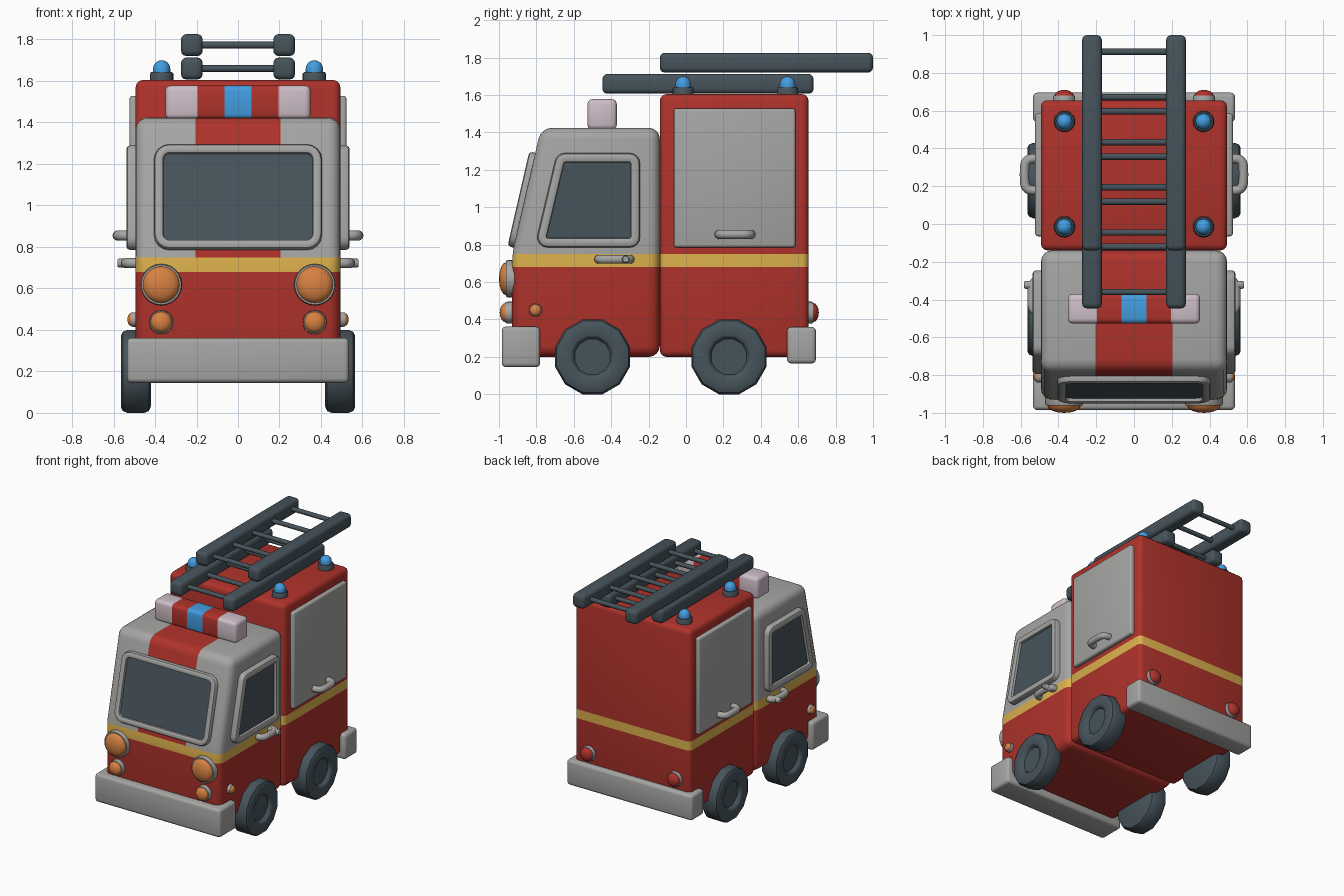
import bpy, bmesh, math
from mathutils import Vector, Matrix

if "Cube" in bpy.data.objects:
    bpy.data.objects.remove(bpy.data.objects["Cube"])


def colour(name, rgb):
    m = bpy.data.materials.new(name)
    m.diffuse_color = (*rgb, 1)
    m.use_nodes = True
    m.node_tree.nodes["Principled BSDF"].inputs["Base Color"].default_value = m.diffuse_color
    return m


RED = colour("fire red", (0.43, 0.032, 0.024))
GREY = colour("light grey", (0.38, 0.38, 0.37))
SLATE = colour("dark slate", (0.062, 0.088, 0.105))
YELLOW = colour("stripe yellow", (0.72, 0.44, 0.075))
ORANGE = colour("lamp orange", (0.68, 0.22, 0.055))
BLUE = colour("beacon blue", (0.055, 0.34, 0.75))
LILAC = colour("pale lilac", (0.62, 0.52, 0.58))


def finish(name, bm, mats):
    bmesh.ops.recalc_face_normals(bm, faces=bm.faces[:])
    me = bpy.data.meshes.new(name)
    bm.to_mesh(me)
    bm.free()
    for m in mats:
        me.materials.append(m)
    ob = bpy.data.objects.new(name, me)
    bpy.context.collection.objects.link(ob)
    return ob


def bevel(bm, r, seg=3):
    bmesh.ops.bevel(bm, geom=bm.edges[:], offset=r, segments=seg, profile=0.5,
                    affect='EDGES', clamp_overlap=True)


def box_bm(lo, hi, r, seg=3):
    bm = bmesh.new()
    bmesh.ops.create_cube(bm, size=1)
    for v in bm.verts:
        v.co = Vector([(a + b) / 2 + c * (b - a) for a, b, c in zip(lo, hi, v.co)])
    bevel(bm, r, seg)
    return bm


def box(name, lo, hi, r, mat):
    return finish(name, box_bm(lo, hi, r), [mat])


def cut(bm, axis, values):
    for val in values:
        n = Vector((0, 0, 0))
        n[axis] = 1
        bmesh.ops.bisect_plane(bm, geom=bm.verts[:] + bm.edges[:] + bm.faces[:],
                               plane_co=n * val, plane_no=n, dist=1e-5)


def paint(bm, rule):
    for f in bm.faces:
        f.material_index = rule(f.calc_center_median())


def lathe(name, profile, loc, axis, mats, seg=24, phase=0.0, split=1e9):
    """Revolve (radius, height) points; bands from index 'split' on use material 1."""
    bm = bmesh.new()
    rings = []
    for r, h in profile:
        n = 1 if r == 0 else seg
        rings.append([bm.verts.new((r * math.cos(phase + math.tau * i / seg),
                                    r * math.sin(phase + math.tau * i / seg), h)) for i in range(n)])
    for k in range(len(rings) - 1):
        a, b = rings[k], rings[k + 1]
        for i in range(seg):
            j = (i + 1) % seg
            vs = [a[i % len(a)], a[j % len(a)], b[j % len(b)], b[i % len(b)]]
            f = bm.faces.new(list(dict.fromkeys(vs)))
            f.material_index = 1 if k >= split else 0
    q = Vector((0, 0, 1)).rotation_difference(Vector(axis)).to_matrix().to_4x4()
    bm.transform(Matrix.Translation(loc) @ q)
    return finish(name, bm, mats)


def rounded(pts, inset, r, n=5):
    """Convex counter-clockwise polygon, inset and with rounded corners."""
    out = []
    P = [Vector(p) for p in pts]
    for i, p in enumerate(P):
        d0 = (P[i - 1] - p).normalized()
        d1 = (P[(i + 1) % len(P)] - p).normalized()
        half = d0.angle(d1) / 2
        bis = (d0 + d1).normalized()
        c = p + bis * (inset / math.sin(half))
        rr = max(r - inset, 0.012)
        a, b = c + d0 * rr / math.tan(half), c + d1 * rr / math.tan(half)
        cen = c + bis * rr / math.sin(half)
        sweep = (a - cen).angle_signed(b - cen)
        for k in range(n):
            out.append(cen + Matrix.Rotation(-sweep * k / (n - 1), 2) @ (a - cen))
    return out


def window(name, pts, r, h, w, place):
    """Raised frame with a sunken glass face."""
    bm = bmesh.new()
    steps = [(0, -0.03), (0, h - 0.018), (0.006, h - 0.005), (0.018, h), (w - 0.012, h),
             (w - 0.003, h - 0.005), (w, h - 0.022)]
    rings = [[bm.verts.new(place(p.x, p.y, z)) for p in rounded(pts, d, r)] for d, z in steps]
    for a, b in zip(rings, rings[1:]):
        for i in range(len(a)):
            j = (i + 1) % len(a)
            bm.faces.new((a[i], a[j], b[j], b[i]))
    bm.faces.new(rings[0])
    bm.faces.new(rings[-1]).material_index = 1
    return finish(name, bm, [GREY, SLATE])


def handle(name, s, y, z, x0, reach, half, rad):
    """Arched tube standing off the side."""
    cu = bpy.data.curves.new(name, 'CURVE')
    cu.dimensions = '3D'
    cu.bevel_depth = rad
    cu.bevel_resolution = 3
    cu.use_fill_caps = True
    sp = cu.splines.new('POLY')
    n = 17
    sp.points.add(n - 1)
    for i in range(n):
        t = math.pi * i / (n - 1)
        c = math.cos(t)
        sp.points[i].co = (s * (x0 + reach * max(math.sin(t), 0) ** 0.5),
                           y + half * math.copysign(abs(c) ** 0.5, c), z, 1)
    tmp = bpy.data.objects.new(name + "_path", cu)
    bpy.context.collection.objects.link(tmp)
    dg = bpy.context.evaluated_depsgraph_get()
    me = bpy.data.meshes.new_from_object(tmp.evaluated_get(dg))
    bpy.data.objects.remove(tmp)
    me.materials.clear()
    me.materials.append(GREY)
    bpy.context.collection.objects.link(bpy.data.objects.new(name, me))


def lamp(name, loc, axis, r, ring, tip, mat):
    """Grey bezel with a coloured dome."""
    ri = r * 0.88
    prof = [(0, -0.02), (r, -0.02), (r, ring * 0.7), (r * 0.96, ring), (ri, ring)]
    prof += [(ri * math.cos(a), ring + (tip - ring) * math.sin(a))
             for a in (math.pi / 8, math.pi / 4, math.pi * 3 / 8)] + [(0, tip)]
    lathe(name, prof, loc, axis, [GREY, mat], split=4)


# Cab: side profile extruded, rounded, then cut into colour bands
bm = bmesh.new()
prof = [(-0.93, 0.2), (-0.93, 0.75), (-0.775, 1.425), (-0.14, 1.425), (-0.14, 0.2)]
face = bm.faces.new([bm.verts.new((-0.493, y, z)) for y, z in prof])
ext = bmesh.ops.extrude_face_region(bm, geom=[face])
bmesh.ops.translate(bm, vec=(0.986, 0, 0), verts=[g for g in ext['geom'] if isinstance(g, bmesh.types.BMVert)])
bmesh.ops.recalc_face_normals(bm, faces=bm.faces[:])
bevel(bm, 0.06, 4)
cut(bm, 2, (0.68, 0.75))
cut(bm, 0, (-0.205, 0.205))
paint(bm, lambda c: 0 if c.z < 0.68 else 1 if c.z < 0.75 else 0 if abs(c.x) < 0.205 else 2)
finish("cab", bm, [RED, YELLOW, GREY])

# Rear body
bm = box_bm((-0.493, -0.14, 0.2), (0.493, 0.655, 1.605), 0.035)
cut(bm, 2, (0.68, 0.75))
paint(bm, lambda c: 1 if 0.68 < c.z < 0.75 else 0)
finish("rear_body", bm, [RED, YELLOW])

# Bumpers
box("front_bumper", (-0.535, -0.985, 0.145), (0.535, -0.78, 0.362), 0.022, GREY)
box("rear_bumper", (-0.535, 0.54, 0.165), (0.535, 0.695, 0.36), 0.022, GREY)

# Windscreen on the sloping front
T = Vector((0, 0.224, 0.975)).normalized()
N = Vector((0, -T.z, T.y))
O = Vector((0, -0.928, 0.75))
window("windscreen", [(-0.405, 0.035), (0.405, 0.035), (0.405, 0.555), (-0.405, 0.555)], 0.075, 0.035, 0.046,
       lambda u, v, h: O + Vector((u, 0, 0)) + T * v + N * h)

# Roof light bar
bm = box_bm((-0.35, -0.527, 1.415), (0.35, -0.37, 1.578), 0.026)
cut(bm, 0, (-0.195, -0.065, 0.065, 0.195))
paint(bm, lambda c: 2 if abs(c.x) < 0.065 else 0 if abs(c.x) < 0.195 else 1)
finish("light_bar", bm, [RED, LILAC, BLUE])

tyre = [(0, 0), (0.175, 0), (0.198, 0.01), (0.207, 0.032), (0.207, 0.113), (0.198, 0.135), (0.178, 0.145),
        (0.12, 0.145), (0.108, 0.138), (0.098, 0.115), (0, 0.115)]
for s, side in ((1, "right"), (-1, "left")):
    # Wheels
    for y, end in ((-0.5, "front"), (0.23, "rear")):
        lathe(f"{end}_{side}_wheel", tyre, (s * 0.42, y, 0.2), (s, 0, 0), [SLATE], 12, math.pi / 12)
    # Side window, locker door, handles
    window(f"{side}_window", [(-0.81, 0.785), (-0.246, 0.785), (-0.246, 1.29), (-0.69, 1.29)], 0.055, 0.045, 0.05,
           lambda u, v, h: Vector((s * (0.493 + h), u, v)))
    xs = sorted((s * 0.45, s * 0.523))
    box(f"{side}_locker_door", (xs[0], -0.065, 0.785), (xs[1], 0.585, 1.528), 0.014, GREY)
    handle(f"{side}_locker_handle", s, 0.262, 0.855, 0.505, 0.075, 0.085, 0.025)
    handle(f"{side}_door_handle", s, -0.383, 0.722, 0.48, 0.06, 0.083, 0.025)
    lathe(f"{side}_door_button", [(0, 0), (0.021, 0), (0.021, 0.085), (0.016, 0.092), (0, 0.092)],
          (s * 0.49, -0.322, 0.722), (s, 0, 0), [GREY], 16)
    # Lamps
    lamp(f"{side}_headlight", (s * 0.37, -0.93, 0.618), (0, -1, 0), 0.1, 0.032, 0.07, ORANGE)
    lamp(f"{side}_front_indicator", (s * 0.37, -0.93, 0.437), (0, -1, 0), 0.058, 0.035, 0.066, ORANGE)
    lamp(f"{side}_side_indicator", (s * 0.493, -0.805, 0.45), (s, 0, 0), 0.035, 0.022, 0.04, ORANGE)
    lamp(f"{side}_tail_light", (s * 0.37, 0.655, 0.437), (0, 1, 0), 0.058, 0.025, 0.055, RED)
    # Roof beacons
    for y, end in ((-0.015, "front"), (0.543, "rear")):
        dome = [(0.042 * math.cos(a * math.pi / 8), 0.055 + 0.042 * math.sin(a * math.pi / 8)) for a in range(4)]
        lathe(f"{end}_{side}_beacon",
              [(0, -0.01), (0.056, -0.01), (0.056, 0.032), (0.05, 0.04), (0.042, 0.04)] + dome + [(0, 0.097)],
              (s * 0.368, y, 1.603), (0, 0, 1), [SLATE, BLUE], split=4)
    # Ladder rails
    for tag, y0, y1, z0 in (("lower", -0.447, 0.682, 1.607), ("upper", -0.14, 1.0, 1.72)):
        xs = sorted((s * 0.17, s * 0.275))
        box(f"{tag}_{side}_ladder_rail", (xs[0], y0, z0), (xs[1], y1, z0 + 0.106), 0.027, SLATE)

# Ladder rungs
for tag, y0, z in (("lower", -0.36, 1.66), ("upper", -0.045, 1.773)):
    for i in range(5):
        lathe(f"{tag}_rung_{i + 1}", [(0, 0), (0.017, 0), (0.017, 0.4), (0, 0.4)],
              (-0.2, y0 + 0.239 * i, z), (1, 0, 0), [SLATE], 12)

# Smooth shading with sharp edges kept
for ob in bpy.data.objects:
    ob.select_set(True)
bpy.context.view_layer.objects.active = bpy.data.objects["cab"]
bpy.ops.object.shade_smooth_by_angle(angle=math.radians(38))
